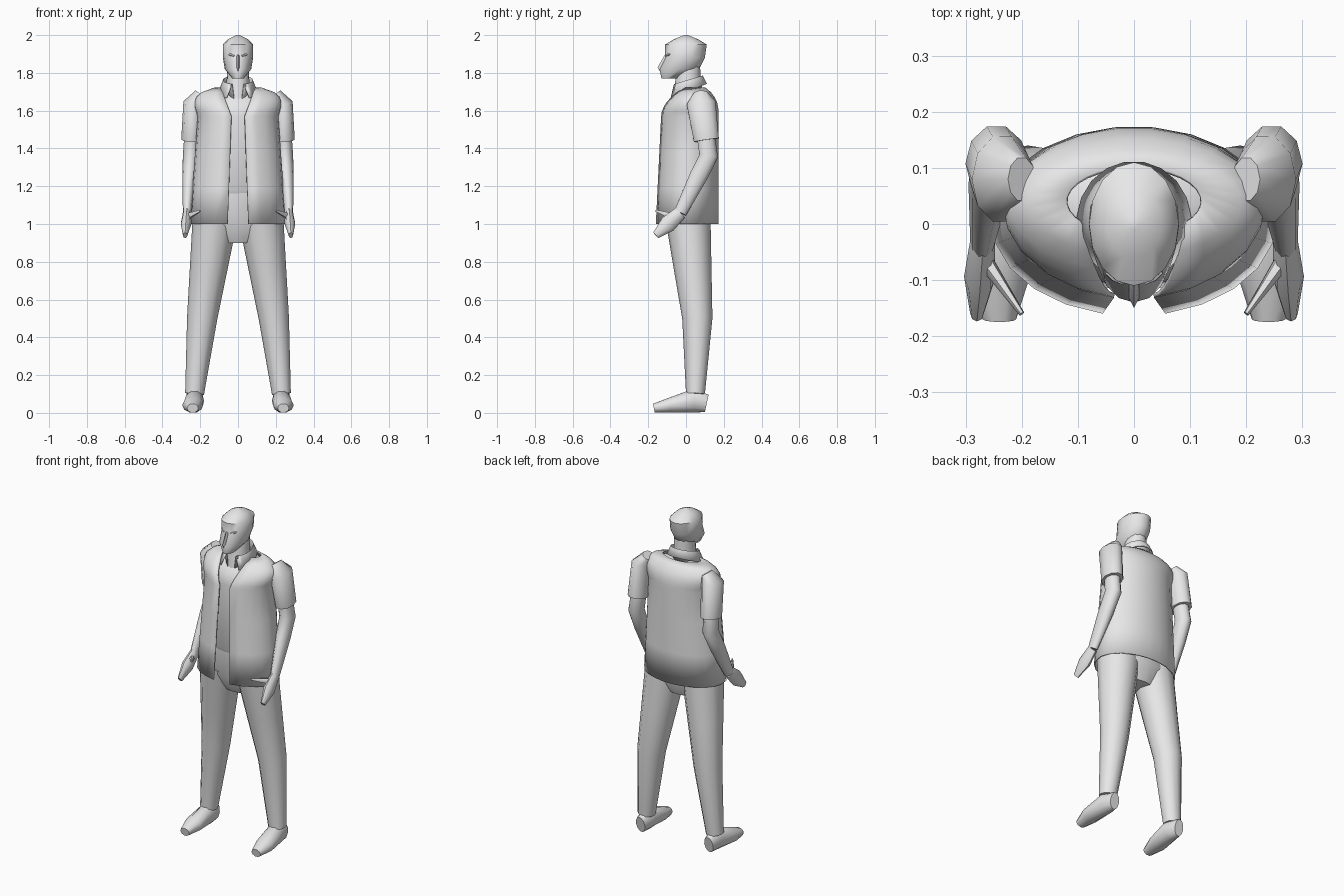
import bpy, bmesh, math
from mathutils import Vector

old = bpy.data.objects.get("Cube")
if old:
    bpy.data.objects.remove(old, do_unlink=True)

shade = 0.8
grey = bpy.data.materials.new("plain_grey")
grey.use_nodes = True
grey.diffuse_color = (shade, shade, shade, 1)
grey.node_tree.nodes["Principled BSDF"].inputs["Base Color"].default_value = grey.diffuse_color


def loft(name, rings, closed=True, thickness=0.0):
    """Skin a list of point rings; closed rings also get end caps."""
    bm = bmesh.new()
    rows = [[bm.verts.new(point) for point in ring] for ring in rings]
    count = len(rows[0])
    for lower, upper in zip(rows, rows[1:]):
        for i in range(count if closed else count - 1):
            j = (i + 1) % count
            bm.faces.new((lower[i], lower[j], upper[j], upper[i]))
    if closed:
        bm.faces.new(reversed(rows[0]))
        bm.faces.new(rows[-1])
    bmesh.ops.recalc_face_normals(bm, faces=bm.faces)
    mesh = bpy.data.meshes.new(name)
    bm.to_mesh(mesh)
    bm.free()
    mesh.materials.append(grey)
    part = bpy.data.objects.new(name, mesh)
    bpy.context.collection.objects.link(part)
    if thickness:
        cloth = part.modifiers.new("cloth", "SOLIDIFY")
        cloth.thickness = thickness
        cloth.offset = 0
    bpy.ops.object.select_all(action="DESELECT")
    part.select_set(True)
    bpy.context.view_layer.objects.active = part
    bpy.ops.object.shade_smooth_by_angle(angle=math.radians(50))


def band(z, width, front, back, gap=0.0, slope=0.0, count=16):
    """Level oval that starts at the front, open by the gap on either side."""
    middle, depth = (front + back) / 2, (back - front) / 2
    start = math.asin(gap / width)
    steps = count - 1 if gap else count
    ring = []
    for i in range(count):
        turn = start + (2 * math.pi - 2 * start) * i / steps
        swing = -depth * math.cos(turn)
        ring.append((width * math.sin(turn), middle + swing, z + slope * swing))
    return ring


def mix(start, end, t):
    return start + (end - start) * t


def limb(name, side, joints, widths, depths, count=10):
    """Tube through the joints, each ring square to the path, kept above ground."""
    rings = []
    for i, joint in enumerate(joints):
        along = joints[min(i + 1, len(joints) - 1)] - joints[max(i - 1, 0)]
        along.normalize()
        across = Vector((1, 0, 0))
        across = (across - along * across.dot(along)).normalized()
        outward = along.cross(across)
        ring = []
        for k in range(count):
            turn = 2 * math.pi * k / count
            point = joint + across * widths[i] * math.cos(turn)
            point += outward * depths[i] * math.sin(turn)
            ring.append((side * point.x, point.y, max(point.z, 0)))
        rings.append(ring)
    loft(name, rings)


# Head, nose and neck
loft("head", [
    band(1.77, .03, -.13, -.03), band(1.82, .07, -.14, .07),
    band(1.88, .08, -.11, .1), band(1.95, .08, -.11, .11),
    band(1.98, .05, -.06, .06), band(2, .01, -.01, .01)])
loft("nose", [band(z, .01, front, -.08, count=6)
              for z, front in ((1.81, -.14), (1.83, -.15), (1.9, -.11))])
loft("neck", [band(1.6, .07, -.08, .08), band(1.84, .055, -.045, .075)])

# Vest: straight flaring body, then shoulders curving in to the neck
body = [i / 3 for i in range(3)]
shoulder = [i / 6 for i in range(7)]
vest = [band(mix(1, 1.57, t), mix(.25, .21, t), mix(-.16, -.13, t), .17,
             mix(.055, .035, t), count=22) for t in body]
vest += [band(mix(1.57, 1.72, t), mix(.21, .12, t ** 6) + .02 * math.sin(math.pi * t),
              mix(-.13, -.02, t * t), mix(.17, .1, t ** 3),
              mix(.035, .09, t), count=22) for t in shoulder]
loft("vest", vest, closed=False, thickness=.008)

# Shirt following the vest just inside it
shirt = [band(1.13, .17, -.09, .13), band(1.18, .19, -.12, .14)]
shirt += [band(mix(1.57, 1.71, t), mix(.19, .08, t ** 6), mix(-.11, -.02, t * t),
               mix(.155, .09, t ** 3)) for t in shoulder]
loft("shirt", shirt)

# Folded shirt collar, higher at the back
loft("collar", [
    band(1.68, .06, -.07, .08, .02, .3), band(1.76, .08, -.07, .09, .03, .3),
    band(1.7, .1, -.1, .11, .06, .4)], closed=False, thickness=.005)

# Trouser seat
loft("trouser_seat", [
    band(1.17, .18, -.11, .13), band(1, .23, -.1, .13), band(.9, .1, -.05, .09)])

# Body joints of the left side
hip, knee, ankle = Vector((.12, .01, 1.04)), Vector((.19, .06, .5)), Vector((.23, .05, .1))
shoulder_top, shoulder_joint = Vector((.2, .08, 1.69)), Vector((.235, .08, 1.64))
elbow, wrist = Vector((.25, .12, 1.36)), Vector((.27, -.03, 1.06))
fingertip, thumb_tip = Vector((.28, -.16, .94)), Vector((.2, -.16, 1.07))
heel, instep = Vector((.23, .11, .05)), Vector((.23, .04, .065))
ball, toe = Vector((.24, -.09, .04)), Vector((.24, -.17, .025))
cuff = mix(shoulder_joint, elbow, .7)
forearm = mix(elbow, wrist, .35)
knuckles = mix(wrist, fingertip, .5)
thumb_root = mix(wrist, fingertip, .2)

for side, word in ((1, "left"), (-1, "right")):
    # Trouser leg and flat-soled shoe
    radii = (.12, .1, .08, .05)
    limb(word + "_trouser_leg", side, (hip, mix(hip, knee, .5), knee, ankle), radii, radii, 12)
    sole = (heel, instep, ball, toe)
    limb(word + "_shoe", side, sole, (.03, .05, .055, .03), [joint.z for joint in sole])

    # Short sleeve, bare arm, hand and thumb
    limb(word + "_sleeve", side, (shoulder_top, shoulder_joint, cuff),
         (.03, .055, .055), (.04, .08, .07))
    limb(word + "_arm", side, (mix(cuff, shoulder_joint, .2), elbow, forearm, wrist),
         (.04, .042, .038, .022), (.05, .052, .05, .035))
    limb(word + "_hand", side, (wrist, knuckles, fingertip),
         (.022, .028, .012), (.035, .045, .02), 8)
    limb(word + "_thumb", side, (thumb_root, thumb_tip), (.016, .005), (.02, .006), 6)

    # Small eyelid ridge
    inner, outer = Vector((.02, -.105, 1.89)), Vector((.05, -.085, 1.9))
    ridge = (.004, .008, .004)
    limb(word + "_eyelid", side, (inner, mix(inner, outer, .5), outer), ridge, ridge, 6)
